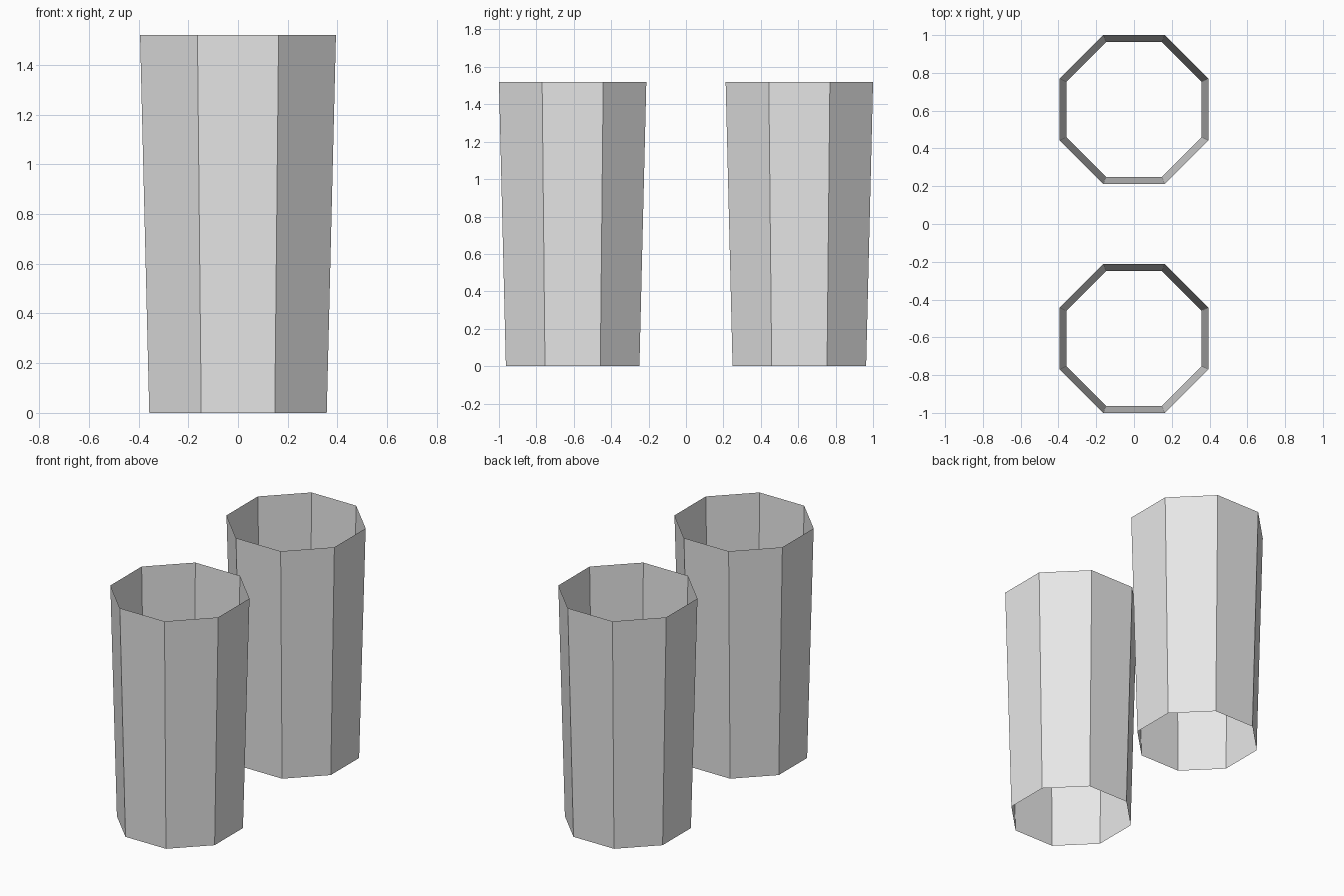
import bpy
import bmesh
from math import cos, pi
from mathutils import Matrix

if "Cube" in bpy.data.objects:
    bpy.data.objects.remove(bpy.data.objects["Cube"], do_unlink=True)

SIDES = 8
HEIGHT = 1.52
BOTTOM = 0.357   # centre to flat side
TOP = 0.394
SPACING = 0.606  # tube centre from the middle

# Plain light grey for both tubes
grey = bpy.data.materials.new("light_grey")
grey.use_nodes = True
color = (0.8, 0.8, 0.8, 1.0)
grey.diffuse_color = color
grey.node_tree.nodes["Principled BSDF"].inputs["Base Color"].default_value = color


def tapered_tube(name, y):
    """Open-ended, thin-walled octagonal tube with flat sides facing the axes."""
    to_corner = 1 / cos(pi / SIDES)
    bm = bmesh.new()
    bmesh.ops.create_cone(
        bm, cap_ends=False, segments=SIDES, depth=HEIGHT,
        radius1=BOTTOM * to_corner, radius2=TOP * to_corner,
        matrix=Matrix.Translation((0, 0, HEIGHT / 2)) @ Matrix.Rotation(pi / SIDES, 4, "Z"))
    mesh = bpy.data.meshes.new(name)
    bm.to_mesh(mesh)
    bm.free()
    mesh.materials.append(grey)
    tube = bpy.data.objects.new(name, mesh)
    tube.location.y = y
    bpy.context.collection.objects.link(tube)


# Front and back tubes
tapered_tube("front_tube", -SPACING)
tapered_tube("back_tube", SPACING)
